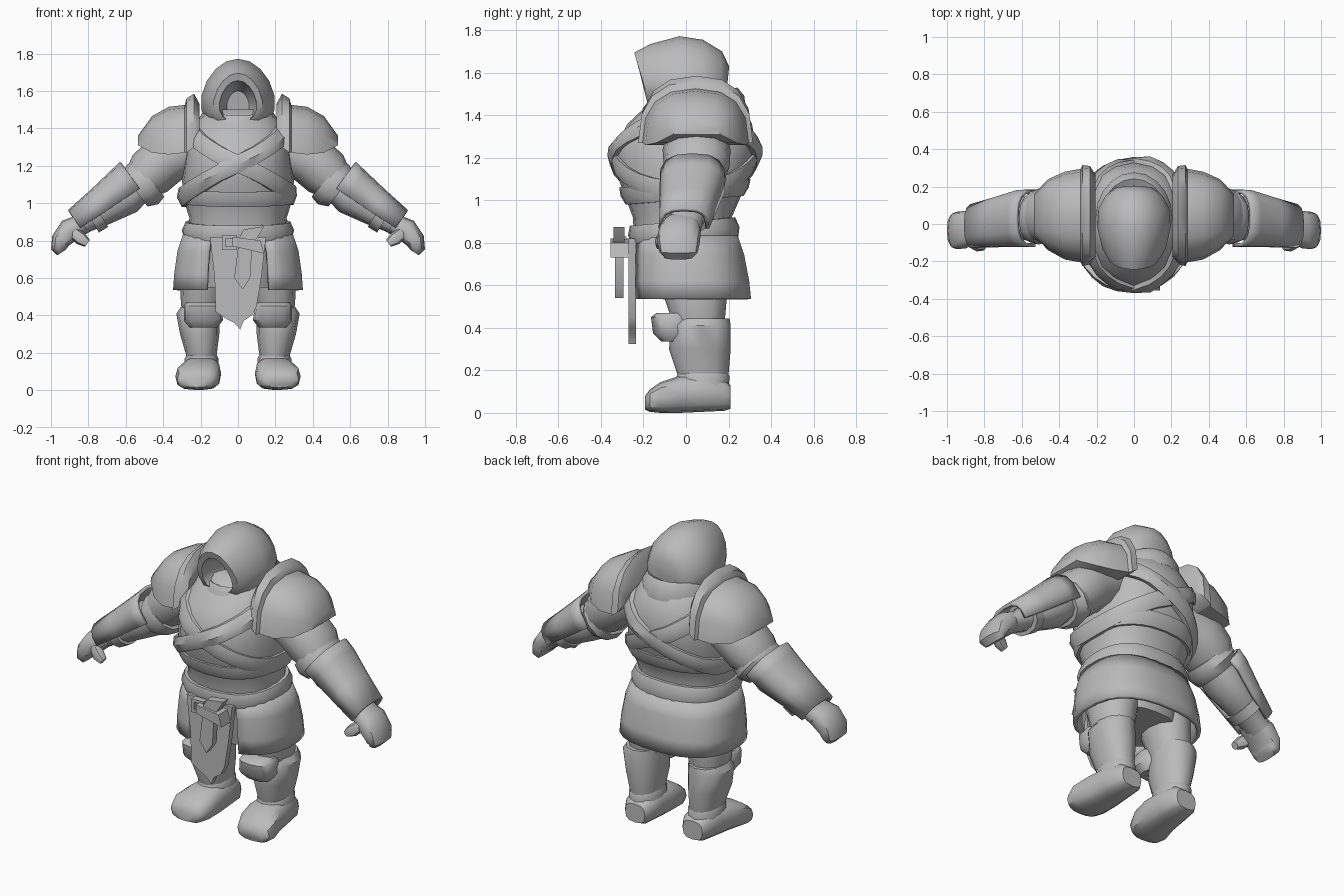
import bpy, bmesh, math
from mathutils import Vector

if "Cube" in bpy.data.objects:
    bpy.data.objects.remove(bpy.data.objects["Cube"])

grey = bpy.data.materials.new("plain_grey")
grey.diffuse_color = (0.5, 0.5, 0.5, 1)
grey.use_nodes = True
grey.node_tree.nodes["Principled BSDF"].inputs["Base Color"].default_value = grey.diffuse_color


def build(name, verts, faces, mirror=False, thick=0):
    me = bpy.data.meshes.new(name)
    me.from_pydata([tuple(v) for v in verts], [], faces)
    bm = bmesh.new()
    bm.from_mesh(me)
    bmesh.ops.recalc_face_normals(bm, faces=bm.faces)
    bm.to_mesh(me)
    bm.free()
    ob = bpy.data.objects.new(name, me)
    bpy.context.collection.objects.link(ob)
    me.materials.append(grey)
    if thick:
        m = ob.modifiers.new("thickness", 'SOLIDIFY')
        m.thickness, m.offset = thick, 0
    if mirror:
        ob.modifiers.new("other_side", 'MIRROR')
    return ob


def loft(name, rows, closed=True, loop=False, caps=True, **kw):
    """Skin rows of points; closed joins each row's ends, loop joins last row to first."""
    n, k = len(rows[0]), len(rows)
    faces = [(i * n + j, i * n + (j + 1) % n,
              (i + 1) % k * n + (j + 1) % n, (i + 1) % k * n + j)
             for i in range(k if loop else k - 1) for j in range(n if closed else n - 1)]
    if caps and closed and not loop:
        faces += [tuple(range(n)), tuple(range((k - 1) * n, k * n))]
    return build(name, [p for r in rows for p in r], faces, **kw)


def oval(c, u, v, a, b, n=12, p=2.0, start=0.0, end=2 * math.pi):
    """Superellipse ring, or an arc of one, around c."""
    full = end - start > 6.28
    pts = []
    for i in range(n):
        t = start + (end - start) * i / (n if full else n - 1)
        co, si = math.cos(t), math.sin(t)
        pts.append(Vector(c) + Vector(u) * math.copysign(abs(co) ** (2 / p), co) * a
                   + Vector(v) * math.copysign(abs(si) ** (2 / p), si) * b)
    return pts


X, Y, Z = (1, 0, 0), (0, 1, 0), (0, 0, 1)


def limb(name, secs, n=12, p=2.2, arc=None, **kw):
    """Tube through (x, z, y, thickness, depth) sections, bent in the front plane."""
    rows = []
    for i, (x, z, y, t, b) in enumerate(secs):
        s0, s1 = secs[max(i - 1, 0)], secs[min(i + 1, len(secs) - 1)]
        d = Vector((s1[0] - s0[0], 0, s1[1] - s0[1])).normalized()
        up = (-d.z, 0, d.x)
        st, en = arc or (0, 2 * math.pi)
        rows.append(oval((x, y, z), Y, up, b, t, n, p, st, en))
    return loft(name, rows, closed=arc is None, mirror=True, **kw)


def plate(name, pts, y0, y1, **kw):
    """Outline in the front plane, extruded in depth."""
    n = len(pts)
    return loft(name, [[(x, y, z) for x, z in pts] for y in (y0, y1)], **kw)


# Torso: height, half width, front depth, back depth
TORSO = [(.55, .22, .19, .20), (.75, .26, .235, .23), (.84, .275, .245, .23),
         (.92, .26, .25, .215), (1.0, .285, .28, .25), (1.12, .30, .325, .30),
         (1.25, .285, .335, .33), (1.36, .265, .275, .31), (1.44, .22, .19, .27),
         (1.50, .15, .12, .20)]


def body(t, z, off=0.0):
    z = min(max(z, TORSO[0][0]), TORSO[-1][0])
    for a, b in zip(TORSO, TORSO[1:]):
        if z <= b[0]:
            f = (z - a[0]) / (b[0] - a[0])
            w, fr, bk = (a[i] + (b[i] - a[i]) * f + off for i in (1, 2, 3))
            break
    c, s = math.cos(t), math.sin(t)
    return Vector((w * math.copysign(abs(c) ** .85, c),
                   (bk if s > 0 else fr) * math.copysign(abs(s) ** .85, s), z))


def turn(n):
    return [2 * math.pi * i / n for i in range(n)]


loft("torso", [[body(t, r[0]) for t in turn(20)] for r in TORSO])


# Bands wrapped round the torso
def band(name, zfun, h, off):
    rows = []
    for t in turn(28):
        z = zfun(t)
        rows.append([body(t, z - h, -.02), body(t, z - h, off * .6), body(t, z, off),
                     body(t, z + h, off * .6), body(t, z + h, -.02)])
    loft(name, rows, loop=True)


band("strap_under", lambda t: 1.21 - .17 * math.cos(t), .05, .025)
band("strap_over", lambda t: 1.21 + .18 * math.cos(t), .05, .038)
band("vest_hem", lambda t: 1.04 + .02 * math.sin(t), .04, .02)
band("belt", lambda t: .855 + .02 * math.sin(t), .045, .028)

# Collar ring under the hood
rows = []
for t in turn(20):
    c, s = math.cos(t), math.sin(t)
    z = 1.44 + .03 * s
    rows.append([(r * .21 * c, .03 + r * (.24 if s < 0 else .25) * s, z + dz)
                 for r, dz in ((.75, -.03), (1.0, -.045), (.98, .02), (.85, .06), (.7, .04))])
loft("collar", rows, loop=True)

# Hood: depth, half width, bottom, top, forward lean; first rows form the face hollow
HOOD = [(-.05, .06, 1.46, 1.60, .2), (-.12, .085, 1.44, 1.64, .2),
        (-.205, .098, 1.43, 1.655, .25), (-.20, .13, 1.40, 1.695, .3),
        (-.13, .17, 1.38, 1.735, .2), (-.02, .195, 1.38, 1.772, .05),
        (.08, .19, 1.39, 1.755, 0), (.155, .15, 1.40, 1.70, -.1),
        (.195, .10, 1.42, 1.63, -.1)]
rows = []
for y, w, z0, z1, lean in HOOD:
    ring = oval((0, y, (z0 + z1) / 2), X, Z, w, (z1 - z0) / 2, 16, 2.1)
    for q in ring:
        k = (q.z - (z0 + z1) / 2) / ((z1 - z0) / 2)
        q.x *= 1 - .2 * k
        q.y -= lean * (q.z - 1.55)
    rows.append(ring)
loft("hood", rows)

# Shoulder plates: x, front y, back y, bottom z, top z
PAULDRON = [(.205, -.18, .26, 1.36, 1.53), (.235, -.215, .31, 1.30, 1.585),
            (.275, -.225, .315, 1.27, 1.56), (.285, -.205, .295, 1.27, 1.525),
            (.37, -.19, .28, 1.26, 1.515), (.46, -.14, .24, 1.27, 1.465),
            (.535, -.06, .16, 1.31, 1.36)]
rows = []
for x, y0, y1, z0, z1 in PAULDRON:
    rows.append(oval((x, (y0 + y1) / 2, z0), Y, Z, (y1 - y0) / 2, z1 - z0, 9, 2.5, 0, math.pi))
loft("shoulder_plate", rows, mirror=True)

# Arms
limb("upper_arm", [(.22, 1.31, .05, .11, .14), (.38, 1.24, .05, .14, .16),
                   (.47, 1.16, .05, .135, .155), (.53, 1.10, .04, .10, .13)])
limb("sleeve_cuff", [(.475, 1.13, .04, .125, .14), (.51, 1.10, .04, .135, .15),
                     (.55, 1.07, .03, .11, .13)])
limb("forearm", [(.50, 1.11, .03, .08, .10), (.60, 1.04, .03, .105, .12),
                 (.72, .96, .02, .08, .10), (.82, .90, 0, .06, .08), (.88, .86, -.01, .055, .08)])
limb("vambrace", [(.545, 1.105, .03, .135, .145), (.60, 1.065, .03, .125, .145),
                  (.73, .97, .01, .105, .125), (.855, .885, -.01, .085, .11)],
     n=9, p=2.7, arc=(-.15, math.pi + .15), thick=.02)
limb("wrist_strap", [(.74, .95, .01, .09, .11), (.79, .92, .01, .09, .11)])
limb("hand", [(.83, .895, -.02, .05, .08), (.90, .855, -.03, .065, .10),
              (.948, .80, -.035, .052, .10), (.958, .755, -.035, .042, .09),
              (.945, .735, -.035, .025, .07)], p=2.6)
limb("thumb", [(.89, .85, -.09, .03, .03), (.84, .81, -.115, .036, .032),
               (.805, .785, -.12, .022, .022)], n=8)

# Legs: height, x, y, half width, half depth
def column(name, secs, p=2.2, n=12):
    loft(name, [oval((x, y, z), X, Y, a, b, n, p) for z, x, y, a, b in secs], mirror=True)


column("thigh", [(.74, .15, .03, .13, .17), (.58, .185, .04, .125, .155),
                 (.46, .195, .055, .11, .13), (.36, .20, .06, .09, .11)])
column("shin_guard", [(.445, .205, .075, .10, .13), (.41, .215, .07, .115, .14),
                      (.30, .205, .065, .105, .145), (.18, .195, .08, .08, .12),
                      (.12, .195, .08, .075, .11)])
column("knee_pad", [(.47, .19, -.06, .085, .08), (.45, .19, -.065, .10, .10),
                    (.375, .185, -.06, .105, .095), (.335, .185, -.05, .075, .065)], 2.8)
column("boot_cuff", [(.19, .195, .08, .08, .115), (.17, .195, .08, .09, .125),
                     (.11, .195, .08, .09, .12)])
rows = []
for y, x, w, z0, z1 in [(.21, .19, .065, .02, .13), (.18, .19, .085, .01, .16),
                        (.08, .195, .10, .005, .18), (-.03, .20, .11, 0, .175),
                        (-.12, .215, .12, 0, .145), (-.17, .22, .105, .005, .11),
                        (-.192, .22, .07, .015, .08)]:
    rows.append(oval((x, y, (z0 + z1) / 2), X, Z, w, (z1 - z0) / 2, 12, 2.8))
loft("boot", rows, mirror=True)

# Skirt armour, open at the front: height, half width, half depth, centre y
a0 = -math.pi / 2 + .42
rows = []
for z, a, b, cy in [(.83, .285, .235, 0), (.74, .315, .255, .01), (.62, .332, .268, .02),
                    (.535, .338, .272, .025)]:
    rows.append(oval((0, cy, z), X, Y, a, b, 22, 2.5, a0, a0 + 2 * math.pi - .84))
loft("skirt", rows, closed=False, thick=.022)

# Front cloth, hanging tail and belt knot
plate("front_cloth", [(-.15, .82), (-.125, .60), (-.12, .42), (-.06, .38), (-.02, .36),
                      (.012, .325), (.03, .37), (.075, .40), (.10, .45), (.125, .60), (.15, .82)],
      -.27, -.235)
plate("belt_tail", [(.0, .76), (-.02, .60), (.025, .54), (.065, .60), (.075, .76)], -.335, -.295)
plate("knot_flap", [(-.01, .78), (.03, .86), (.14, .875), (.10, .81), (.06, .77)], -.34, -.29)
plate("knot_band", [(-.03, .77), (-.03, .82), (.12, .80), (.14, .73), (.08, .745)], -.355, -.25)
loft("buckle", [[(-.045 + sx * r, y, .79 + sz * r) for r, y in
                 ((.022, -.28), (.022, -.32), (.04, -.32), (.04, -.28))]
                for sx, sz in ((-1, -1), (1, -1), (1, 1), (-1, 1))], loop=True)

# Smooth shading with kept edges
for ob in bpy.context.scene.objects:
    ob.select_set(True)
    bpy.context.view_layer.objects.active = ob
bpy.ops.object.shade_smooth_by_angle(angle=math.radians(42))
